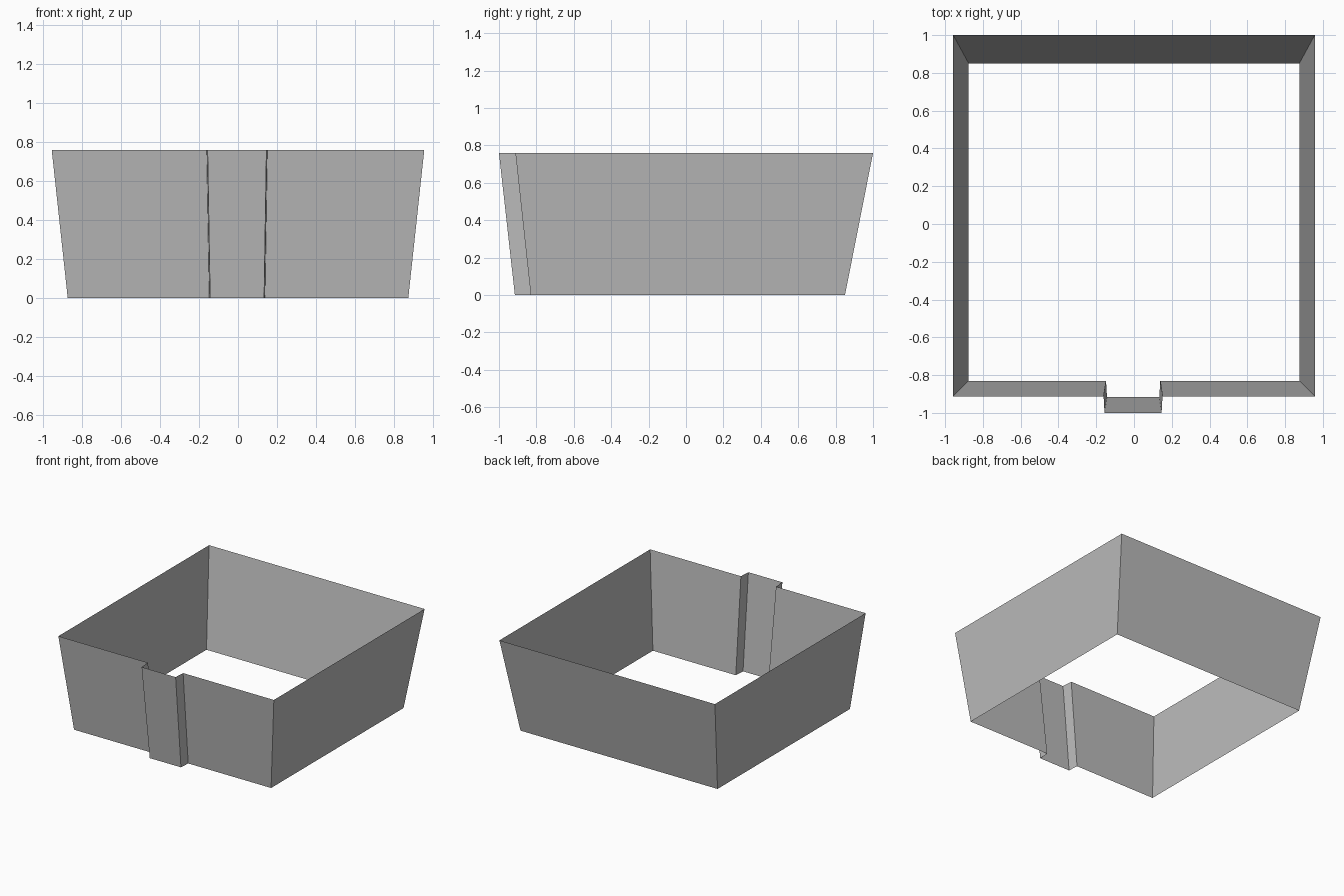
import bpy
import bmesh

cube = bpy.data.objects.get("Cube")
if cube:
    bpy.data.objects.remove(cube, do_unlink=True)

# Plain grey finish
grey = bpy.data.materials.new("plain_grey")
grey.use_nodes = True
colour = (0.5, 0.5, 0.5, 1)
grey.diffuse_color = colour
grey.node_tree.nodes["Principled BSDF"].inputs["Base Color"].default_value = colour


def outline(half_width, back, front, step, left, right):
    """Plan of the wall, anticlockwise, with a stepped-out panel in front."""
    return [
        (-half_width, front), (left, front), (left + 0.005, step),
        (right - 0.005, step), (right, front), (half_width, front),
        (half_width, back), (-half_width, back),
    ]


def add_wall(name, height, base, rim):
    """Open sheet wall lofted from the base outline to the rim outline."""
    bm = bmesh.new()
    low = [bm.verts.new((x, y, 0)) for x, y in base]
    high = [bm.verts.new((x, y, height)) for x, y in rim]
    for i in range(len(low)):
        j = (i + 1) % len(low)
        bm.faces.new((low[i], low[j], high[j], high[i]))
    mesh = bpy.data.meshes.new(name)
    bm.to_mesh(mesh)
    bm.free()
    mesh.materials.append(grey)
    obj = bpy.data.objects.new(name, mesh)
    bpy.context.collection.objects.link(obj)
    return obj


# Flared four-sided wall, open at top and bottom
add_wall(
    "flared_wall", 0.76,
    base=outline(0.875, 0.85, -0.83, -0.915, -0.148, 0.139),
    rim=outline(0.957, 1.0, -0.912, -1.0, -0.161, 0.151),
)
